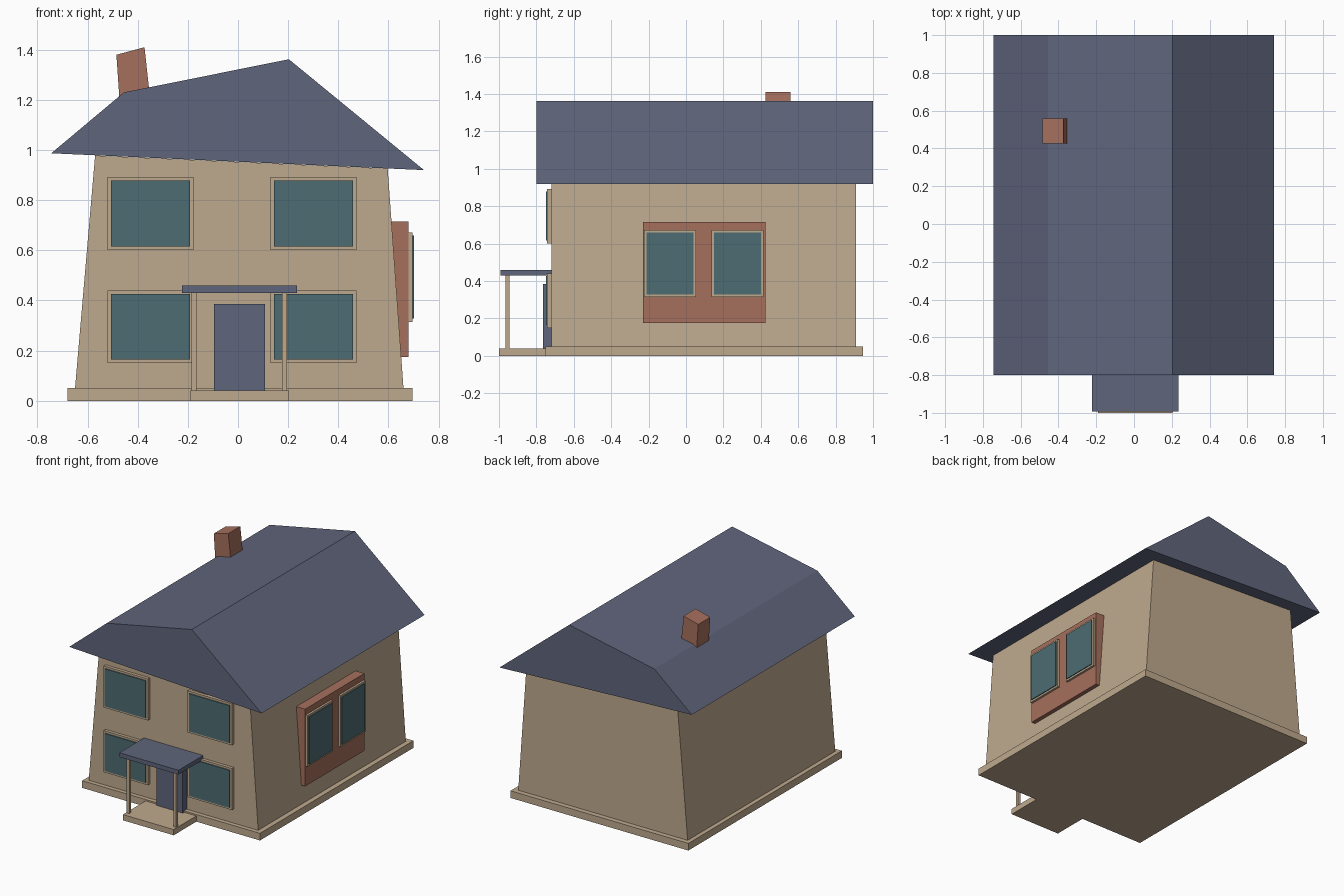
import bpy

if "Cube" in bpy.data.objects:
    bpy.data.objects.remove(bpy.data.objects["Cube"])


def material(name, rgb):
    m = bpy.data.materials.new(name)
    m.diffuse_color = (*rgb, 1)
    m.use_nodes = True
    m.node_tree.nodes["Principled BSDF"].inputs["Base Color"].default_value = m.diffuse_color
    return m


plaster = material("tan plaster", (0.52, 0.40, 0.27))
slate = material("slate blue", (0.115, 0.13, 0.20))
brick = material("red brick", (0.38, 0.16, 0.11))
glass = material("teal glass", (0.075, 0.15, 0.17))


def extrude(name, profile, y0, y1, mat):
    """Prism along y from an (x, z) profile listed counter-clockwise from the front."""
    n = len(profile)
    verts = [(x, y, z) for y in (y0, y1) for x, z in profile]
    faces = [list(range(n)), list(range(2 * n - 1, n - 1, -1))]
    faces += [[i, i + n, (i + 1) % n + n, (i + 1) % n] for i in range(n)]
    mesh = bpy.data.meshes.new(name)
    mesh.from_pydata(verts, [], faces)
    mesh.materials.append(mat)
    obj = bpy.data.objects.new(name, mesh)
    bpy.context.collection.objects.link(obj)
    return obj


def box(name, x, y, z, mat):
    return extrude(name, [(x[0], z[0]), (x[1], z[0]), (x[1], z[1]), (x[0], z[1])], *y, mat)


# Base slab and tapered walls
box("foundation", (-0.68, 0.695), (-0.75, 0.945), (0, 0.05), plaster)
extrude("walls", [(-0.65, 0.05), (0.66, 0.05), (0.597, 0.926), (-0.57, 0.978)],
        -0.72, 0.91, plaster)

# Crooked roof and leaning chimney
extrude("roof", [(-0.745, 0.987), (0.742, 0.92), (0.203, 1.362), (-0.455, 1.23)],
        -0.8, 1.0, slate)
extrude("chimney", [(-0.472, 1.19), (-0.352, 1.22), (-0.373, 1.41), (-0.485, 1.38)],
        0.425, 0.558, brick)

# Front windows
for row, z in (("lower", 0.15), ("upper", 0.602)):
    for side, x in (("left", -0.52), ("right", 0.13)):
        box(f"{row}_{side}_frame", (x, x + 0.342), (-0.742, -0.71), (z, z + 0.29), plaster)
        box(f"{row}_{side}_glass", (x + 0.014, x + 0.328), (-0.749, -0.741),
            (z + 0.014, z + 0.276), glass)

# Side bay with two windows
extrude("bay", [(0.63, 0.175), (0.68, 0.175), (0.68, 0.715), (0.59, 0.715)],
        -0.23, 0.425, brick)
for side, y in (("front", -0.225), ("back", 0.137)):
    box(f"bay_{side}_frame", (0.67, 0.695), (y, y + 0.278), (0.315, 0.672), plaster)
    box(f"bay_{side}_glass", (0.694, 0.701), (y + 0.013, y + 0.265), (0.328, 0.659), glass)

# Porch: step, door, canopy and posts
box("porch_step", (-0.19, 0.203), (-1.0, -0.74), (0, 0.04), plaster)
box("door", (-0.095, 0.108), (-0.765, -0.71), (0.04, 0.385), slate)
box("canopy", (-0.223, 0.235), (-0.992, -0.715), (0.43, 0.46), slate)
for side, x in (("left", -0.175), ("right", 0.186)):
    box(f"{side}_post", (x - 0.01, x + 0.01), (-0.965, -0.945), (0.03, 0.44), plaster)
